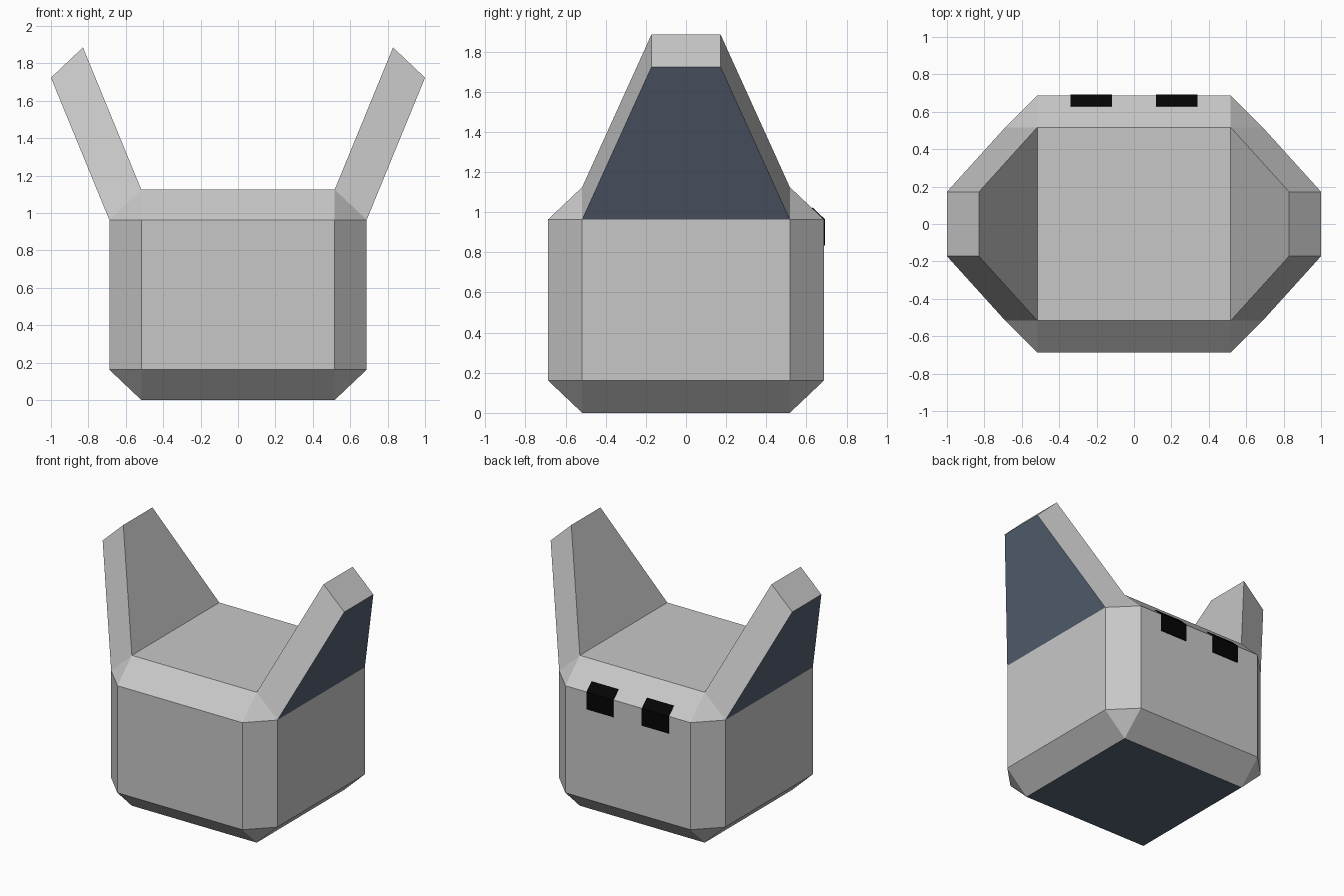
import bpy, bmesh

if "Cube" in bpy.data.objects:
    bpy.data.objects.remove(bpy.data.objects["Cube"])

HALF, HEIGHT = 0.688, 1.125      # body half width and height
CHAMFER, CHAMFER_Z = 0.171, 0.162
EAR_OUT, EAR_UP, EAR_TAPER = 0.312, 0.76, 0.333


def material(name, rgb):
    mat = bpy.data.materials.new(name)
    mat.diffuse_color = (*rgb, 1)
    mat.use_nodes = True
    mat.node_tree.nodes["Principled BSDF"].inputs["Base Color"].default_value = mat.diffuse_color
    return mat


def finish(bm, name, mats):
    bmesh.ops.recalc_face_normals(bm, faces=bm.faces)
    mesh = bpy.data.meshes.new(name)
    bm.to_mesh(mesh)
    bm.free()
    for mat in mats:
        mesh.materials.append(mat)
    obj = bpy.data.objects.new(name, mesh)
    bpy.context.collection.objects.link(obj)
    return obj


grey = material("light grey", (0.575, 0.575, 0.575))
slate = material("slate blue", (0.097, 0.126, 0.178))
black = material("black", (0.0012, 0.0012, 0.0012))

# Body: chamfered box, bevelled evenly and then squashed to its height
bm = bmesh.new()
bmesh.ops.create_cube(bm, size=1)
squash = CHAMFER_Z / CHAMFER
bmesh.ops.scale(bm, vec=(2 * HALF, 2 * HALF, HEIGHT / squash), verts=bm.verts)
bmesh.ops.bevel(bm, geom=bm.edges[:], offset=CHAMFER, segments=1,
                profile=0.5, affect='EDGES')
bmesh.ops.scale(bm, vec=(1, 1, squash), verts=bm.verts)
bmesh.ops.translate(bm, vec=(0, 0, HEIGHT / 2), verts=bm.verts)

# Ears: both upper side chamfers pulled out, up and tapered
bm.normal_update()
strips = [f for f in bm.faces if abs(f.normal.x) > 0.3
          and f.normal.z > 0.3 and abs(f.normal.y) < 0.1]
for tip in bmesh.ops.extrude_discrete_faces(bm, faces=strips)["faces"]:
    side = 1 if tip.calc_center_median().x > 0 else -1
    for v in tip.verts:
        v.co.x += side * EAR_OUT
        v.co.y *= EAR_TAPER
        v.co.z += EAR_UP

# Slate underside and outer ear faces
bmesh.ops.recalc_face_normals(bm, faces=bm.faces)
bm.normal_update()
for f in bm.faces:
    underside = f.normal.z < -0.9
    outer_ear = f.normal.z < -0.1 and f.calc_center_median().z > 1
    f.material_index = int(underside or outer_ear)
finish(bm, "body_with_ears", [grey, slate])

# Eyes: thin plates folded over the upper back edge
edge_z = HEIGHT - CHAMFER_Z
fold = 0.06
t = 0.004
outline = [(HALF - fold, edge_z + fold * squash), (HALF, edge_z), (HALF, 0.835),
           (HALF + t, 0.835), (HALF + t, edge_z + t * 0.4),
           (HALF - fold + t * 0.7, edge_z + fold * squash + t * 0.7)]
for name, x in (("left_eye", -0.34), ("right_eye", 0.118)):
    bm = bmesh.new()
    face = bm.faces.new([bm.verts.new((x, y, z)) for y, z in outline])
    moved = bmesh.ops.extrude_face_region(bm, geom=[face], use_keep_orig=True)["geom"]
    bmesh.ops.translate(bm, vec=(0.222, 0, 0),
                        verts=[g for g in moved if isinstance(g, bmesh.types.BMVert)])
    finish(bm, name, [black])
